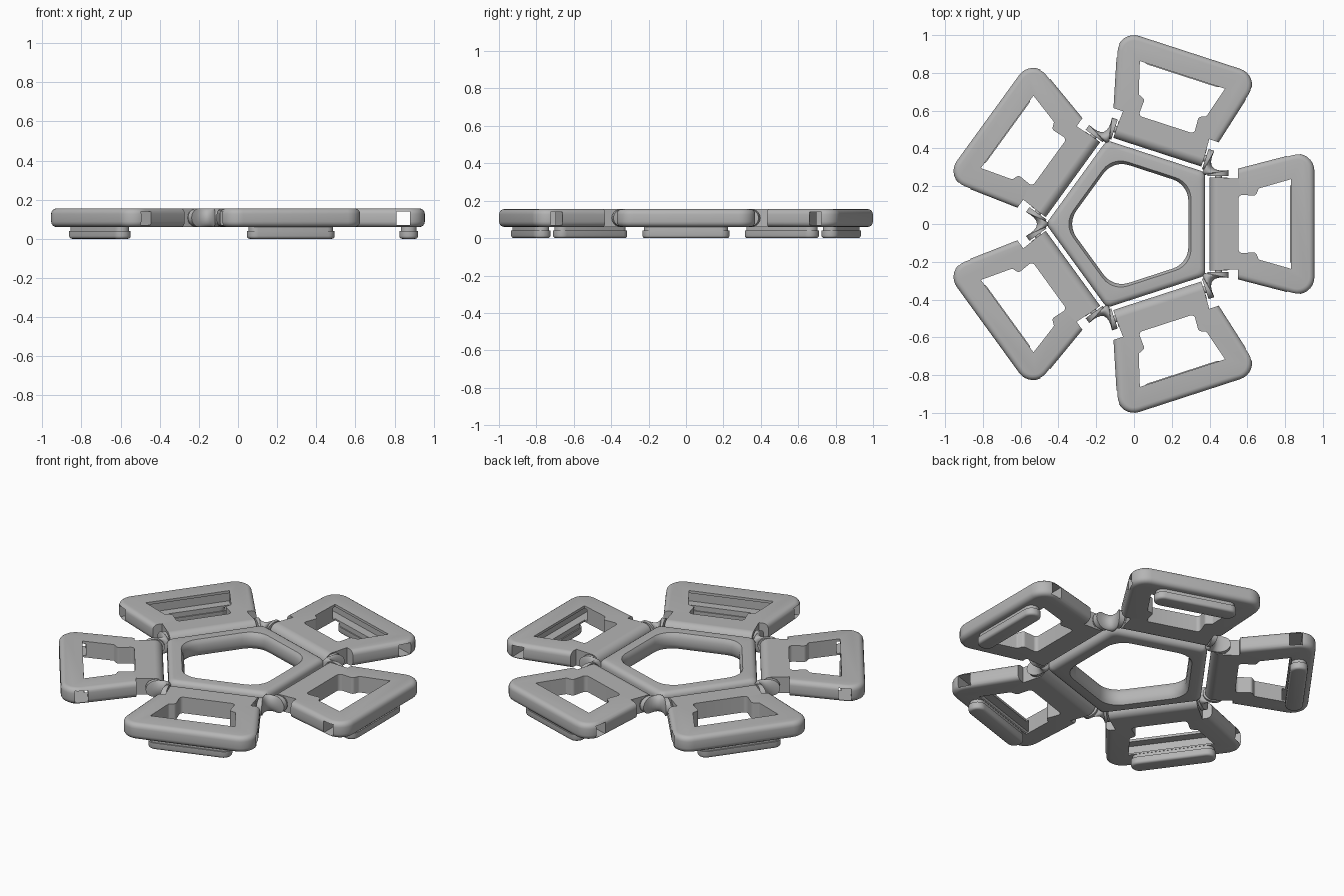
import bpy
import bmesh
from math import pi, sin, cos, tan, radians
from mathutils import Vector, Matrix

if "Cube" in bpy.data.objects:
    bpy.data.objects.remove(bpy.data.objects["Cube"])

GREY = (0.46, 0.46, 0.46, 1)
grey = bpy.data.materials.new("plain grey")
grey.use_nodes = True
grey.diffuse_color = GREY
grey.node_tree.nodes["Principled BSDF"].inputs["Base Color"].default_value = GREY

LOW, TOP = 0.06, 0.155
MID = (LOW + TOP) / 2
STEP = 2 * pi / 5


def finish(name, bm):
    """Turn a bmesh into a grey object."""
    bmesh.ops.recalc_face_normals(bm, faces=bm.faces)
    mesh = bpy.data.meshes.new(name)
    bm.to_mesh(mesh)
    bm.free()
    mesh.materials.append(grey)
    ob = bpy.data.objects.new(name, mesh)
    bpy.context.collection.objects.link(ob)
    return ob


def activate(ob):
    bpy.ops.object.select_all(action='DESELECT')
    ob.select_set(True)
    bpy.context.view_layer.objects.active = ob


def smooth(ob):
    activate(ob)
    bpy.ops.object.shade_smooth_by_angle(angle=radians(32))


def rounded(corners, steps=6):
    """Outline from (x, y, radius) corners, filleting each by its radius."""
    out = []
    for i, (x, y, r) in enumerate(corners):
        p = Vector((x, y))
        if r == 0:
            out.append(p)
            continue
        a = (Vector(corners[i - 1][:2]) - p).normalized()
        b = (Vector(corners[(i + 1) % len(corners)][:2]) - p).normalized()
        half = a.angle(b) / 2
        centre = p + (a + b).normalized() * r / sin(half)
        start, end = p + a * r / tan(half), p + b * r / tan(half)
        u, v = start - centre, end - centre
        turn = u.angle_signed(v)
        for k in range(steps + 1):
            out.append(centre + Matrix.Rotation(-turn * k / steps, 2) @ u)
    return out


def mirrored(half):
    """Close a half outline by mirroring it across the x axis."""
    return half + [(x, -y, r) for x, y, r in reversed(half)]


def prism(outline, z0, z1):
    bm = bmesh.new()
    face = bm.faces.new([bm.verts.new((p[0], p[1], z0)) for p in outline])
    ext = bmesh.ops.extrude_face_region(bm, geom=[face])
    verts = [g for g in ext["geom"] if isinstance(g, bmesh.types.BMVert)]
    bmesh.ops.translate(bm, vec=(0, 0, z1 - z0), verts=verts)
    return bm


def bevel_rims(bm, size, keep, segments=4):
    """Round the horizontal edges whose middle passes the keep rule."""
    edges = []
    for e in bm.edges:
        a, b = e.verts
        if abs(a.co.z - b.co.z) < 1e-5 and keep((a.co + b.co) / 2):
            edges.append(e)
    bmesh.ops.bevel(bm, geom=edges, offset=size, segments=segments,
                    profile=0.5, affect='EDGES')


def loft(rings, closed):
    """Skin equal rings; join last to first if closed, else cap the ends."""
    bm = bmesh.new()
    rows = [[bm.verts.new(p) for p in ring] for ring in rings]
    n = len(rows[0])
    pairs = list(zip(rows, rows[1:])) + ([(rows[-1], rows[0])] if closed else [])
    for a, b in pairs:
        for i in range(n):
            j = (i + 1) % n
            bm.faces.new((a[i], a[j], b[j], b[i]))
    if not closed:
        bm.faces.new(rows[0])
        bm.faces.new(rows[-1])
    return bm


def cut(ob, cutter):
    mod = ob.modifiers.new("cut", 'BOOLEAN')
    mod.operation = 'DIFFERENCE'
    mod.solver = 'EXACT'
    mod.object = cutter
    activate(ob)
    bpy.ops.object.modifier_apply(modifier=mod.name)
    bpy.data.objects.remove(cutter)


def ring_of_five(ob, offset=0.0):
    """Repeat a part around the pentagon, sharing its mesh."""
    smooth(ob)
    ob.rotation_euler.z = offset
    for k in range(1, 5):
        twin = ob.copy()
        twin.name = f"{ob.name}_{k + 1}"
        twin.rotation_euler.z = offset + k * STEP
        bpy.context.collection.objects.link(twin)


# Central pentagon frame: rounded section swept round the five sides
def pentagon(apothem, radius, z):
    reach = apothem / cos(pi / 5)
    pts = [(reach * cos((k + .5) * STEP), reach * sin((k + .5) * STEP), radius)
           for k in range(5)]
    return [(p.x, p.y, z) for p in rounded(pts)]


section = []
for side, zc in ((-1, LOW + 0.03), (1, TOP - 0.03)):
    for k in range(5):
        t = k * pi / 8
        t = pi / 2 - t if side < 0 else t
        section.append((0.347 + 0.03 * cos(t), 0.035, zc + side * 0.03 * sin(t)))
section += [(0.302, 0.12, TOP), (0.294, 0.12, TOP - 0.012), (0.288, 0.12, TOP - 0.03),
            (0.288, 0.12, LOW + 0.03), (0.294, 0.12, LOW + 0.012), (0.302, 0.12, LOW)]
smooth(finish("pentagon_frame", loft([pentagon(*s) for s in section], True)))

# Outer panel with shaped window and a square channel through its outer bar
body = mirrored([(0.447, 0.245, 0), (0.55, 0.24, 0), (0.55, 0.293, 0), (0.955, 0.398, 0.09)])
bm = prism(rounded(body, 8), LOW, TOP)
bevel_rims(bm, 0.028, lambda m: m.x > 0.56)
panel = finish("panel", bm)
window = mirrored([(0.553, 0.155, 0.02), (0.645, 0.15, 0.018), (0.66, 0.188, 0.012),
                   (0.83, 0.237, 0)])
cut(panel, finish("window_cutter", prism(rounded(window), 0, 0.3)))
channel = [(0.81, -0.5), (0.88, -0.5), (0.88, 0.5), (0.81, 0.5)]
cut(panel, finish("channel_cutter", prism(channel, 0.07, 0.14)))
ring_of_five(panel)


# Hinge barrel on the inner edge, with a thin pin reaching both knobs
def barrel(name, radius, half):
    bm = bmesh.new()
    place = Matrix.Translation((0.447, 0, MID)) @ Matrix.Rotation(pi / 2, 4, 'X')
    bmesh.ops.create_cone(bm, cap_ends=True, segments=32, radius1=radius,
                          radius2=radius, depth=2 * half, matrix=place)
    ring_of_five(finish(name, bm))


barrel("hinge_barrel", (TOP - LOW) / 2, 0.245)
barrel("hinge_pin", 0.018, 0.262)

# Corner knob: round hinge cheeks joined by a concave saddle
axis = Vector((cos(pi / 5), sin(pi / 5)))


def reflect(p):
    return 2 * p.dot(axis) * axis - p


outer = [Vector((0.5, 0.253)), Vector((0.5, 0.285))]
inner = [Vector((0.388, 0.253)), Vector((0.388, 0.262))]
for k in range(1, 8):
    t = k / 8
    for path, dip in ((outer, 0.455), (inner, 0.43)):
        a = path[1]
        path.append((1 - t) ** 2 * a + 2 * t * (1 - t) * dip * axis + t * t * reflect(a))
for path in (outer, inner):
    path += [reflect(path[1]), reflect(path[0])]
rings = []
for o, i in zip(outer, inner):
    c, h = (o + i) / 2, (o - i) / 2
    rings.append([(c.x + h.x * cos(a), c.y + h.y * cos(a), MID + (TOP - LOW) / 2 * sin(a))
                  for a in (k * pi / 14 for k in range(28))])
ring_of_five(finish("corner_knob", loft(rings, False)))


# Snap foot under each outer bar: narrow neck and wider rounded lip
def slab(x0, x1, half, z0, z1):
    r = (x1 - x0) * 0.48
    return prism(rounded(mirrored([(x0, half, r), (x1, half, r)])), z0, z1)


ring_of_five(finish("foot_neck", slab(0.832, 0.913, 0.225, 0.03, LOW + 0.008)))
lip = slab(0.825, 0.92, 0.233, 0.0, 0.04)
bevel_rims(lip, 0.014, lambda m: m.z < 0.01, 3)
ring_of_five(finish("foot_lip", lip))
